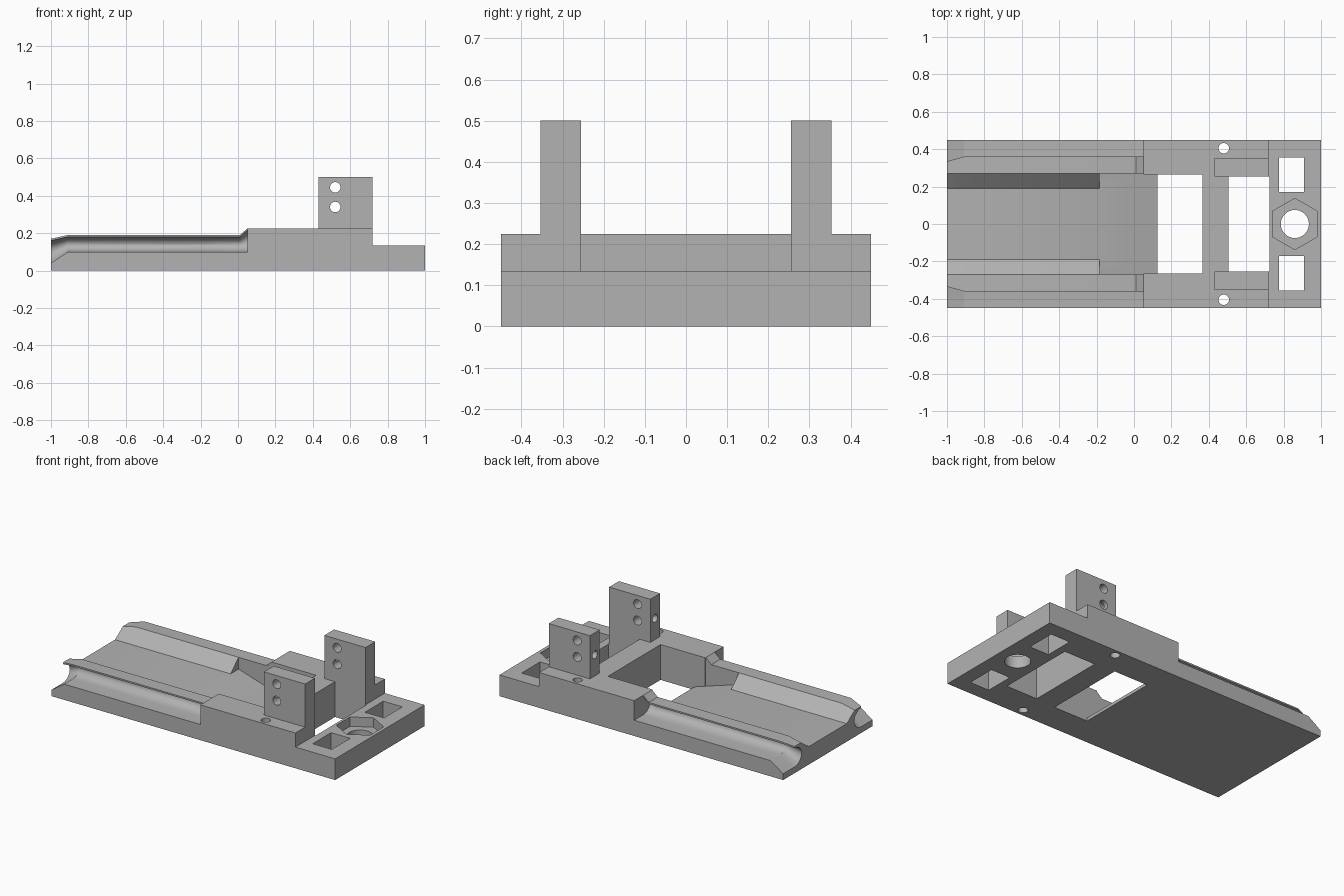
import bpy, bmesh
from math import pi, cos, sin, radians
from mathutils import Matrix

cube = bpy.data.objects.get("Cube")
if cube:
    bpy.data.objects.remove(cube, do_unlink=True)

grey = bpy.data.materials.new("matte grey")
grey.use_nodes = True
COLOUR = (0.45, 0.45, 0.45, 1)
grey.diffuse_color = COLOUR
grey.node_tree.nodes["Principled BSDF"].inputs["Base Color"].default_value = COLOUR


def finish(name, bm):
    bmesh.ops.remove_doubles(bm, verts=bm.verts, dist=1e-5)
    bmesh.ops.recalc_face_normals(bm, faces=bm.faces)
    mesh = bpy.data.meshes.new(name)
    bm.to_mesh(mesh)
    bm.free()
    mesh.materials.append(grey)
    obj = bpy.data.objects.new(name, mesh)
    bpy.context.collection.objects.link(obj)
    return obj


def loft(name, rings):
    """Skin a list of matching closed rings and cap both ends."""
    bm = bmesh.new()
    loops = [[bm.verts.new(p) for p in ring] for ring in rings]
    n = len(loops[0])
    for a, b in zip(loops, loops[1:]):
        for i in range(n):
            j = (i + 1) % n
            bm.faces.new((a[i], a[j], b[j], b[i]))
    bm.faces.new(loops[0])
    bm.faces.new(loops[-1])
    bmesh.ops.dissolve_degenerate(bm, dist=1e-5, edges=bm.edges)
    return finish(name, bm)


def box(name, x0, x1, y0, y1, z0, z1):
    return loft(name, [[(x, y0, z0), (x, y1, z0), (x, y1, z1), (x, y0, z1)]
                       for x in (x0, x1)])


def rod(name, centre, radius, depth, axis="Z", sides=32, turn=0):
    bm = bmesh.new()
    bmesh.ops.create_cone(bm, cap_ends=True, segments=sides, radius1=radius,
                          radius2=radius, depth=depth,
                          matrix=Matrix.Rotation(turn, 4, "Z"))
    if axis != "Z":
        spin = Matrix.Rotation(pi / 2, 4, "Y" if axis == "X" else "X")
        bmesh.ops.transform(bm, matrix=spin, verts=bm.verts)
    bmesh.ops.translate(bm, vec=centre, verts=bm.verts)
    return finish(name, bm)


def cut(obj, cutters):
    bpy.context.view_layer.objects.active = obj
    for c in cutters:
        mod = obj.modifiers.new("cut", "BOOLEAN")
        mod.operation = "DIFFERENCE"
        mod.solver = "EXACT"
        mod.object = c
        bpy.ops.object.modifier_apply(modifier=mod.name)
        bpy.data.objects.remove(c, do_unlink=True)


def smooth(obj):
    bpy.ops.object.select_all(action="DESELECT")
    obj.select_set(True)
    bpy.context.view_layer.objects.active = obj
    bpy.ops.object.shade_smooth_by_angle(angle=radians(30))


# Sliding deck: rails with undercut side grooves, ridges and a falling bed
def deck_ring(x, flange, lip, top, ridge, bed):
    mid, half = (flange + top - 0.01) / 2, (top - 0.01 - flange) / 2
    groove = [(lip - 0.07 * cos(t), mid + half * sin(t))
              for t in (pi * (k / 10 - 0.5) for k in range(11))]
    side = [(0.45, 0), (0.45, flange)] + groove
    side += [(lip, top), (0.27, top), (ridge, bed)]
    return [(x, y, z) for y, z in side] + [(x, -y, z) for y, z in reversed(side)]


deck = loft("sliding_deck", [deck_ring(*s) for s in (
    (-1, 0.04, 0.335, 0.17, 0.19, 0.115),
    (-0.91, 0.10, 0.36, 0.19, 0.19, 0.115),
    (-0.185, 0.10, 0.36, 0.19, 0.19, 0.115),
    (-0.185, 0.10, 0.36, 0.19, 0.2699, 0.115),
    (0.01, 0.10, 0.36, 0.19, 0.2699, 0.055),
    (0.05, 0.10, 0.36, 0.225, 0.2699, 0.043),
    (0.125, 0.10, 0.36, 0.22, 0.2699, 0.02))])
smooth(deck)

# Stepped body with its windows, pockets and screw holes
profile = [(0.05, 0), (1, 0), (1, 0.135), (0.72, 0.135), (0.72, 0.225), (0.05, 0.225)]
body = loft("stepped_body", [[(x, y, z) for x, z in profile] for y in (-0.45, 0.45)])
holes = [box("front_window", -0.1, 0.365, -0.265, 0.265, -0.1, 0.4),
         box("rear_window", 0.505, 0.725, -0.255, 0.255, -0.1, 0.4),
         rod("hex_pocket", (0.86, 0, 0.175), 0.137, 0.2, sides=6, turn=pi / 6 * 0),
         rod("bolt_hole", (0.86, 0, 0.05), 0.075, 0.5)]
for s in (-1, 1):
    y0, y1 = sorted((s * 0.17, s * 0.355))
    holes += [box("slot", 0.775, 0.91, y0, y1, -0.1, 0.4),
              rod("screw_hole", (0.48, s * 0.405, 0.1), 0.028, 0.5)]
cut(body, holes)
smooth(body)

# Pair of upright posts with cross holes and a blind end hole
for s, name in ((-1, "right_post"), (1, "left_post")):
    y0, y1 = sorted((s * 0.255, s * 0.353))
    post = box(name, 0.43, 0.72, y0, y1, 0.225, 0.5)
    cut(post, [rod("cross_hole", (0.52, s * 0.3, z), 0.028, 0.4, "Y")
               for z in (0.34, 0.445)]
        + [rod("end_hole", (0.43, s * 0.303, 0.36), 0.025, 0.18, "X")])
    smooth(post)
